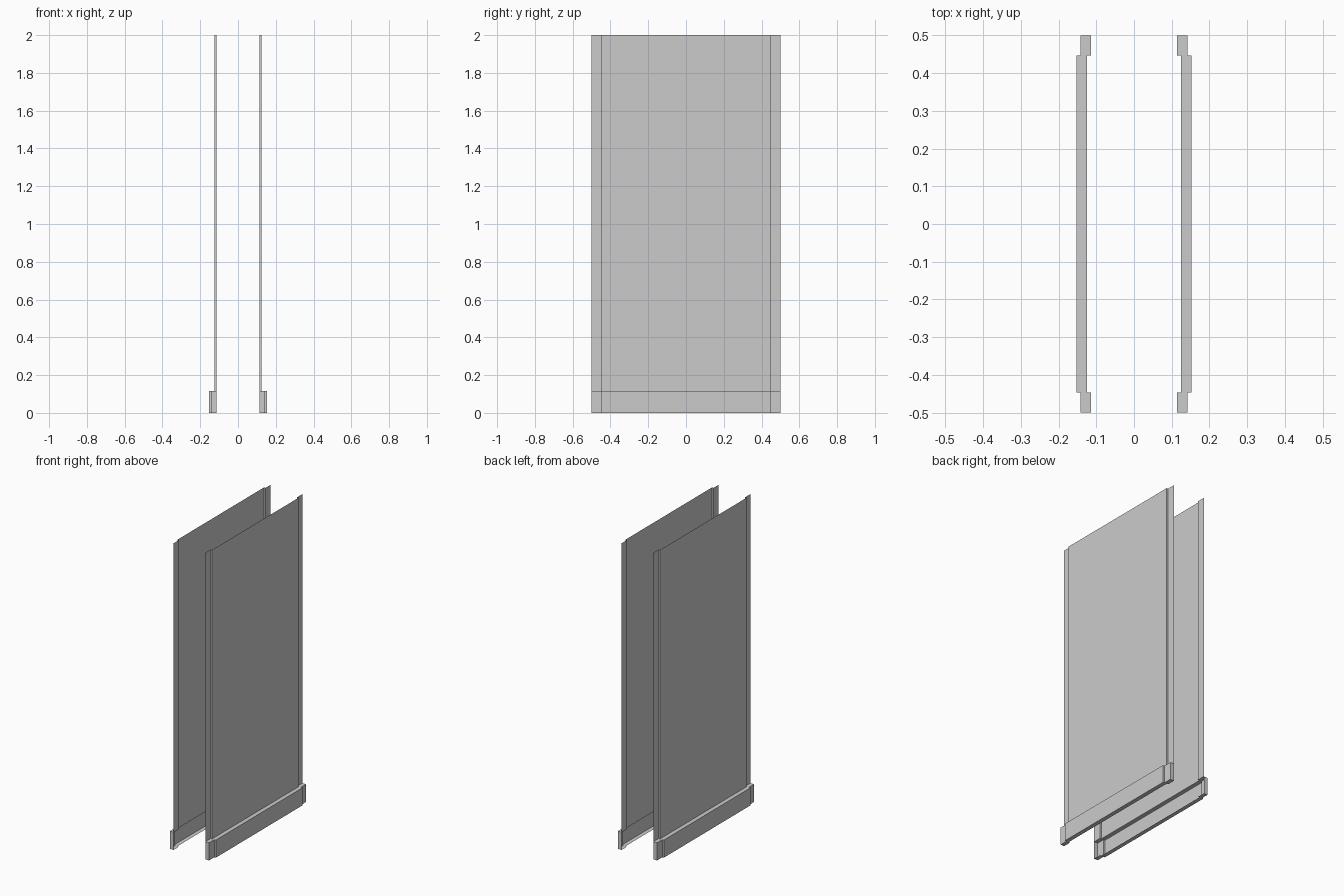
import bpy, bmesh

if "Cube" in bpy.data.objects:
    bpy.data.objects.remove(bpy.data.objects["Cube"])

H, HALF, STEP_Y = 2.0, 0.5, 0.447     # wall height, half length, where the plan steps
X_END, X_MID, DEPTH, BASE_H = 0.1145, 0.125, 0.0275, 0.115

# stepped plan line of a wall, running from front to back
PLAN = [(X_END, -HALF), (X_END, -STEP_Y), (X_MID, -STEP_Y),
        (X_MID, STEP_Y), (X_END, STEP_Y), (X_END, HALF)]


def build(name, quads):
    bm = bmesh.new()
    for q in quads:
        bm.faces.new([bm.verts.new(p) for p in q])
    bmesh.ops.remove_doubles(bm, verts=bm.verts, dist=1e-5)
    me = bpy.data.meshes.new(name)
    bm.to_mesh(me)
    bm.free()
    ob = bpy.data.objects.new(name, me)
    bpy.context.collection.objects.link(ob)
    # matching part on the opposite side
    ob.modifiers.new("mirror", 'MIRROR').use_axis = (True, False, False)
    return ob


def strip(plan, z0, z1):
    return [[(*a, z0), (*b, z0), (*b, z1), (*a, z1)] for a, b in zip(plan, plan[1:])]


# thin wall panels standing on the skirting
build("wall_panels", strip(PLAN, BASE_H, H))

# skirting: outer face, end caps, top and bottom ledges, open towards the inside
outer = [(x + DEPTH, y) for x, y in PLAN]
quads = strip([PLAN[0]] + outer + [PLAN[-1]], 0, BASE_H)
for i in (0, 2, 4):
    (xa, ya), (xb, yb) = PLAN[i], PLAN[i + 1]
    for z, flip in ((BASE_H, False), (0, True)):
        q = [(xa, ya, z), (xa + DEPTH, ya, z), (xb + DEPTH, yb, z), (xb, yb, z)]
        quads.append(q[::-1] if flip else q)
build("skirting_boards", quads)
